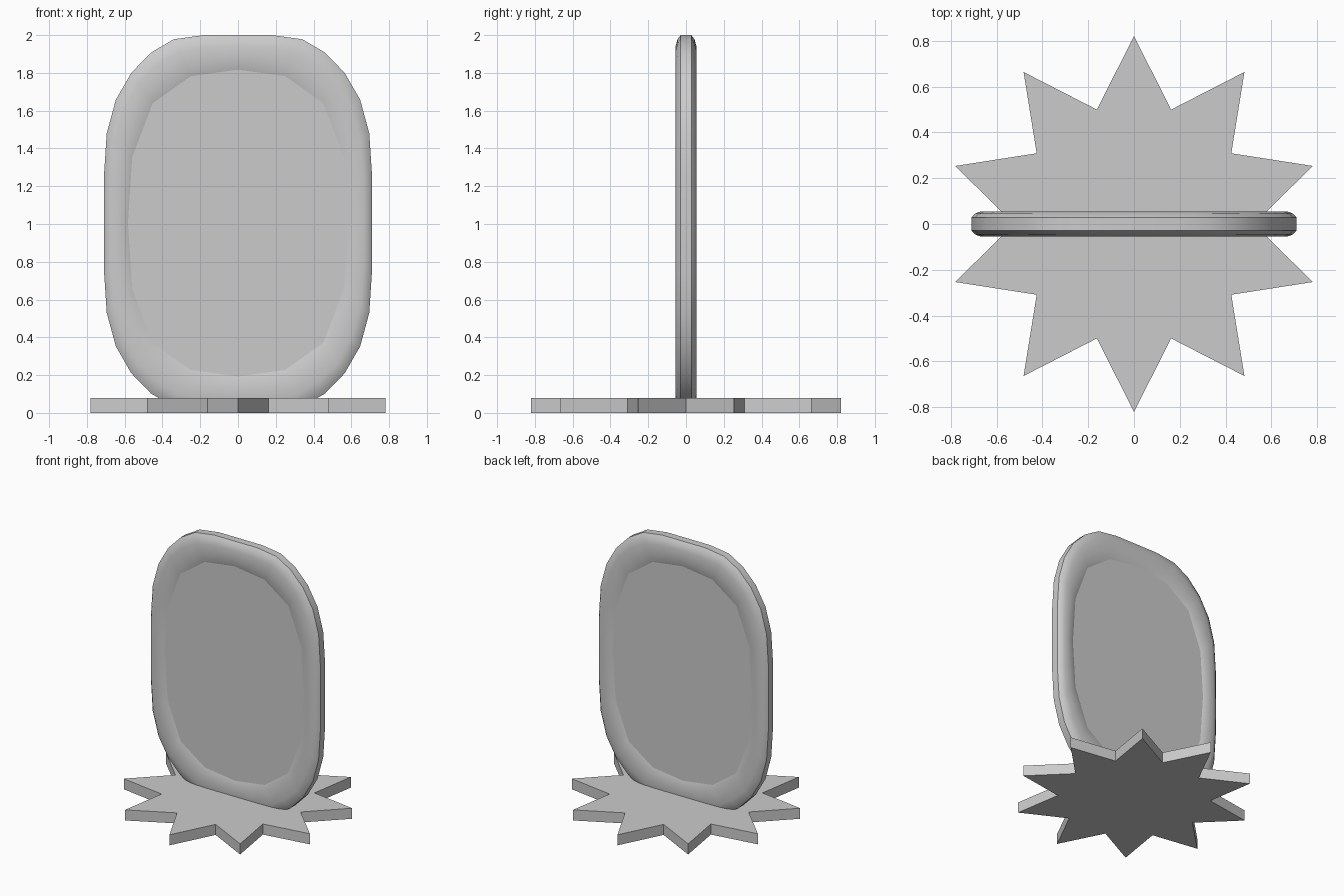
import bpy, bmesh, math

if "Cube" in bpy.data.objects:
    bpy.data.objects.remove(bpy.data.objects["Cube"])

CZ = 1.005  # centre height of the mirror


def make_object(name, verts, faces, smooth=False):
    me = bpy.data.meshes.new(name)
    me.from_pydata(verts, [], faces)
    bm = bmesh.new()
    bm.from_mesh(me)
    bmesh.ops.recalc_face_normals(bm, faces=bm.faces)
    bm.to_mesh(me)
    bm.free()
    ob = bpy.data.objects.new(name, me)
    bpy.context.collection.objects.link(ob)
    if smooth:
        bpy.ops.object.select_all(action='DESELECT')
        bpy.context.view_layer.objects.active = ob
        ob.select_set(True)
        bpy.ops.object.shade_smooth_by_angle(angle=math.radians(40))
    return ob


def prism(name, lower, upper):
    n = len(lower)
    faces = [tuple(range(n)), tuple(range(n, 2 * n))]
    faces += [(i, (i + 1) % n, n + (i + 1) % n, n + i) for i in range(n)]
    return make_object(name, lower + upper, faces)


def full_outline(quarter):
    """Mirror a quarter outline (top to right side) into a closed loop."""
    half = quarter + [(x, -z) for x, z in quarter[-2::-1]]
    return half + [(-x, z) for x, z in half[-2:0:-1]]


# Ten-pointed star base
star = []
for i in range(20):
    r = 0.82 if i % 2 == 0 else 0.525
    a = math.pi / 2 + i * math.pi / 10
    star.append((r * math.cos(a), r * math.sin(a)))
prism("star_base", [(x, y, 0) for x, y in star], [(x, y, 0.08) for x, y in star])

# Mirror outlines, relative to the mirror centre
outer = full_outline([(0, 0.995), (0.18, 0.995), (0.34, 0.973), (0.46, 0.903), (0.565, 0.795),
                      (0.647, 0.652), (0.695, 0.475), (0.71, 0.245), (0.71, 0)])
inner = full_outline([(0, 0.812), (0.25, 0.778), (0.452, 0.634),
                      (0.56, 0.35), (0.583, 0)])

# Flat glass panel, same on both sides
prism("glass_panel", [(x, -0.042, CZ + z) for x, z in inner],
      [(x, 0.042, CZ + z) for x, z in inner])

# Rounded frame: section swept between outer and inner outlines
inner32 = []
for i, p in enumerate(inner):
    q = inner[(i + 1) % len(inner)]
    inner32 += [p, ((p[0] + q[0]) / 2, (p[1] + q[1]) / 2)]
front = [(0.0, 0.028), (0.12, 0.045), (0.32, 0.055), (0.65, 0.055), (0.88, 0.049), (1.0, 0.042)]
section = front + [(t, -y) for t, y in reversed(front)]
verts, faces = [], []
m, n = len(section), len(outer)
for i in range(n):
    (ox, oz), (ix, iz) = outer[i], inner32[i]
    for j, (t, y) in enumerate(section):
        verts.append((ox + (ix - ox) * t, y, CZ + oz + (iz - oz) * t))
        a, b = i * m, ((i + 1) % n) * m
        k = (j + 1) % m
        faces.append((a + j, a + k, b + k, b + j))
make_object("mirror_frame", verts, faces, smooth=True)
